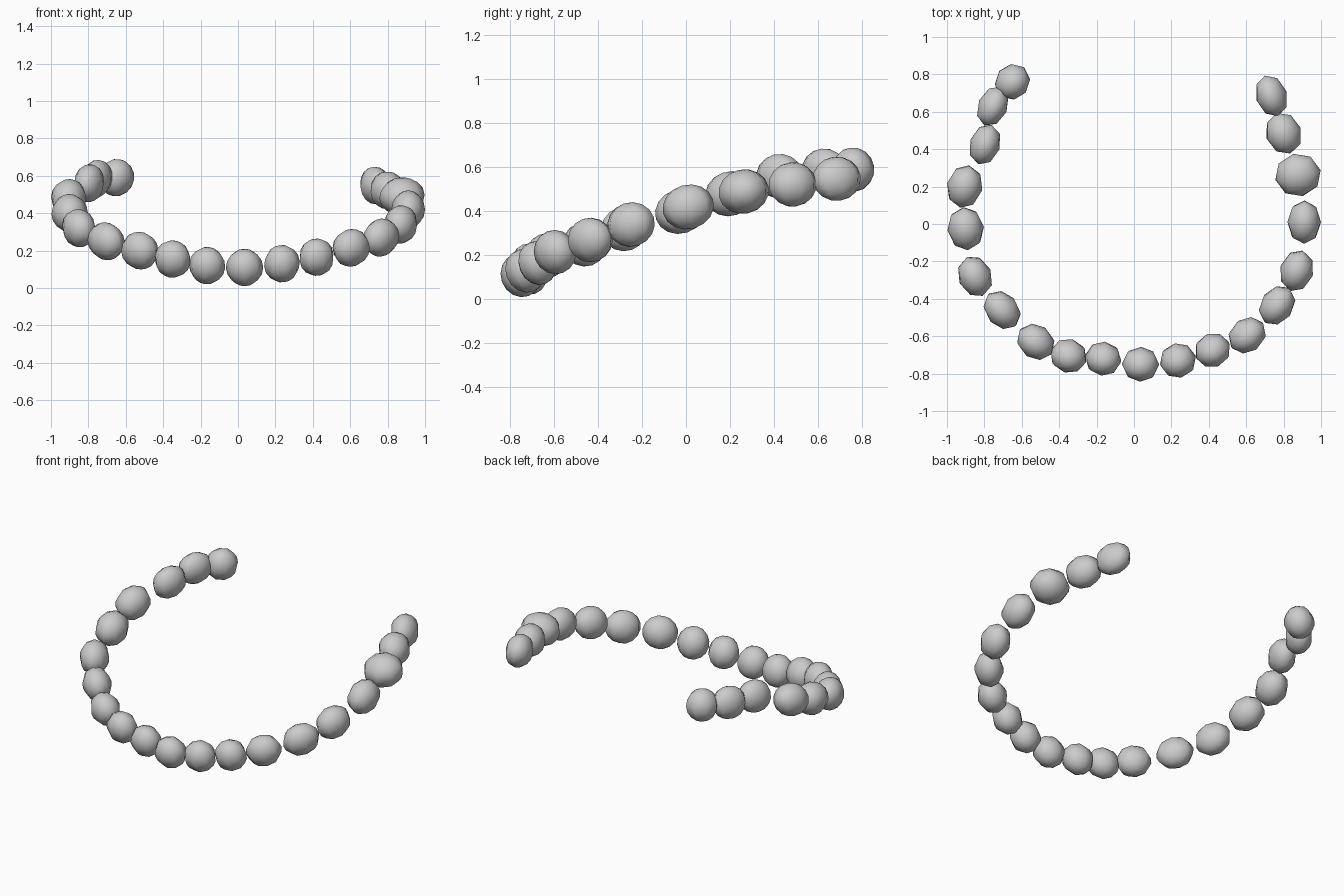
import bpy
from mathutils import Vector, Matrix

# Bead centres along the open necklace: x, y, z, half length, half width
beads = [
    (-.65, .76, .59, .10, .092), (-.755, .63, .585, .113, .08),
    (-.797, .425, .56, .113, .082), (-.905, .20, .48, .118, .096),
    (-.90, -.025, .40, .118, .098), (-.85, -.28, .32, .114, .09),
    (-.705, -.46, .25, .114, .088), (-.525, -.63, .20, .108, .09),
    (-.35, -.705, .155, .1, .09), (-.165, -.72, .12, .098, .09),
    (.035, -.75, .11, .1, .092), (.235, -.73, .13, .098, .092),
    (.42, -.675, .165, .098, .09), (.605, -.595, .215, .108, .09),
    (.765, -.435, .27, .115, .088), (.87, -.25, .34, .114, .09),
    (.91, .01, .42, .118, .09), (.877, .262, .49, .118, .124),
    (.80, .485, .522, .115, .096), (.735, .685, .548, .115, .084),
]
up_slope = Vector((0, -.34, .94))  # normal of the tilted plane the strand lies in

for i, (x, y, z, length, width) in enumerate(beads):
    a = Vector(beads[max(i - 1, 0)][:3])
    b = Vector(beads[min(i + 1, len(beads) - 1)][:3])
    along = (b - a).normalized()
    side = up_slope.cross(along).normalized()
    up = along.cross(side)
    # faceted bead, smooth shaded, pointing along the strand
    bpy.ops.mesh.primitive_uv_sphere_add(segments=8, ring_count=8, radius=1)
    ob = bpy.context.object
    ob.name = f"bead_{i + 1:02d}"
    rot = Matrix((along, side, up)).transposed().to_4x4()
    ob.matrix_world = (Matrix.Translation((x, y, z)) @ rot
                       @ Matrix.Diagonal((length, width, .101, 1)))
    bpy.ops.object.shade_smooth()
